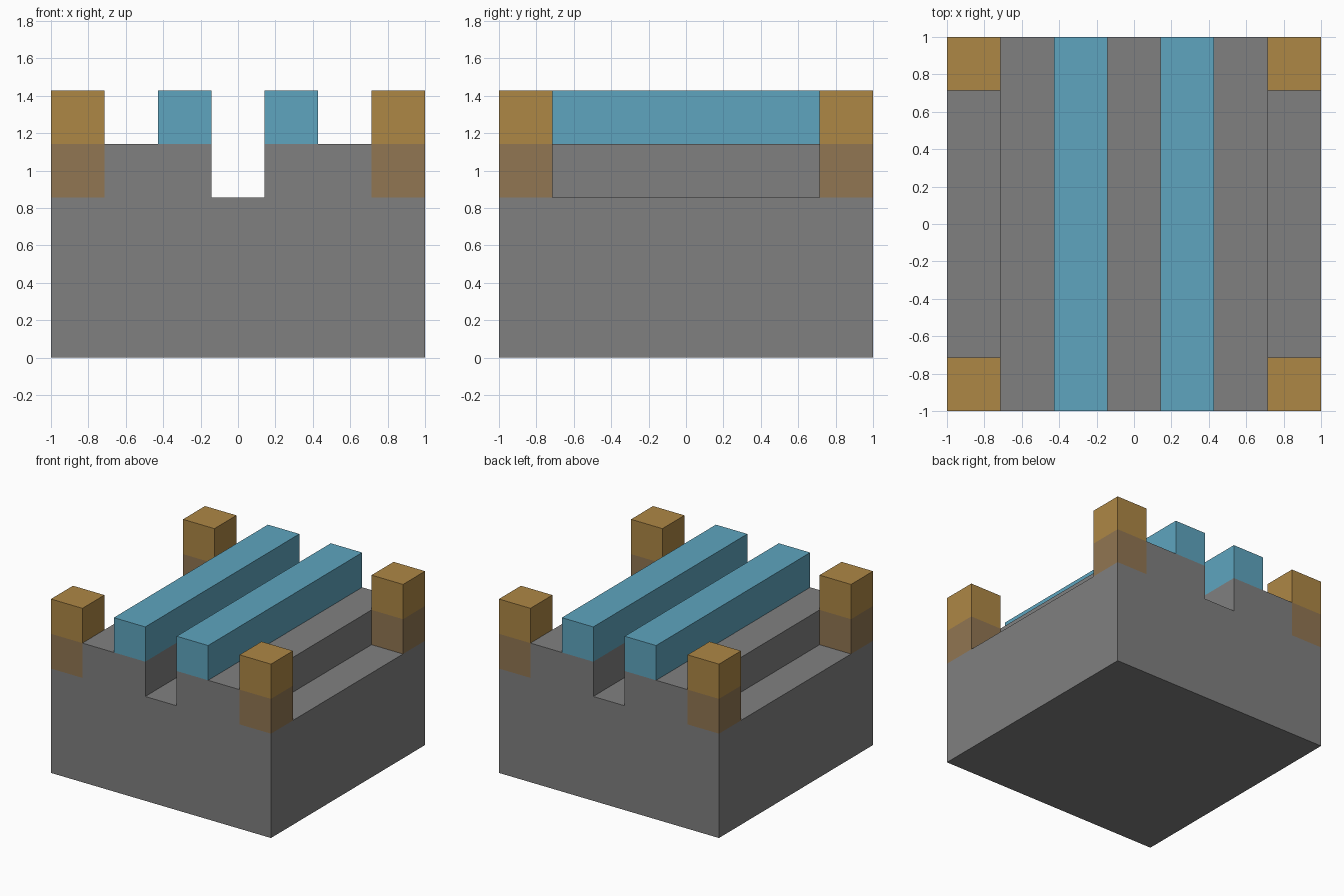
import bpy
import bmesh
from mathutils import Matrix, Vector

if "Cube" in bpy.data.objects:
    bpy.data.objects.remove(bpy.data.objects["Cube"])

U = 2 / 7  # the whole model sits on a seven-unit grid


def material(name, rgb):
    mat = bpy.data.materials.new(name)
    mat.use_nodes = True
    colour = (*rgb, 1)
    mat.diffuse_color = colour
    mat.node_tree.nodes["Principled BSDF"].inputs["Base Color"].default_value = colour
    return mat


grey = material("stone grey", (0.216, 0.216, 0.216))
blue = material("rail blue", (0.112, 0.376, 0.521))
tan = material("post tan", (0.423, 0.242, 0.060))
brown = material("post brown", (0.283, 0.181, 0.084))


def finish(name, bm, mat):
    bmesh.ops.recalc_face_normals(bm, faces=bm.faces)
    mesh = bpy.data.meshes.new(name)
    bm.to_mesh(mesh)
    bm.free()
    mesh.materials.append(mat)
    obj = bpy.data.objects.new(name, mesh)
    bpy.context.collection.objects.link(obj)
    return obj


def box(name, centre, size, mat):
    """Box with centre and size given in grid units."""
    bm = bmesh.new()
    place = Matrix.Translation(Vector(centre) * U) @ Matrix.Diagonal((*(Vector(size) * U), 1))
    bmesh.ops.create_cube(bm, size=1, matrix=place)
    return finish(name, bm, mat)


# Base block: stepped profile with a centre groove, extruded front to back
half = [(0.5, 3), (0.5, 4), (2.5, 4), (2.5, 3), (3.5, 3), (3.5, 0)]
profile = half + [(-x, z) for x, z in reversed(half)]
bm = bmesh.new()
face = bm.faces.new([bm.verts.new((x * U, -1, z * U)) for x, z in profile])
extruded = bmesh.ops.extrude_face_region(bm, geom=[face])["geom"]
bmesh.ops.translate(bm, vec=(0, 2, 0),
                    verts=[v for v in extruded if isinstance(v, bmesh.types.BMVert)])
finish("base_block", bm, grey)

for side, sx in (("left", 1), ("right", -1)):
    # Long rail beside the groove
    box(f"rail_{side}", (sx, 0, 4.5), (1, 7, 1), blue)
    # Corner posts in two stacked blocks
    for end, sy in (("front", -1), ("back", 1)):
        box(f"post_lower_{end}_{side}", (3 * sx, 3 * sy, 3.5), (1, 1, 1), brown)
        box(f"post_upper_{end}_{side}", (3 * sx, 3 * sy, 4.5), (1, 1, 1), tan)
